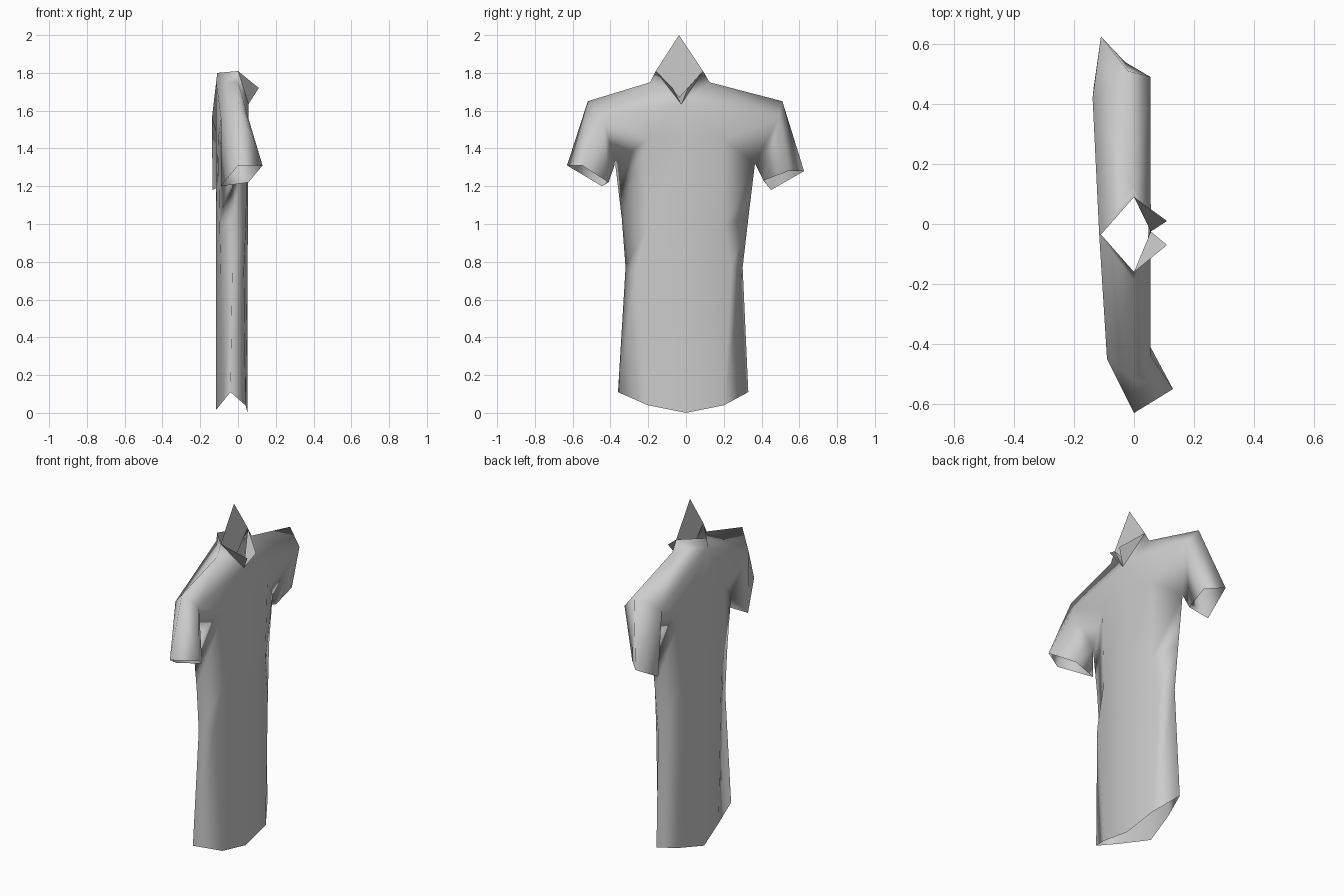
import bpy
import bmesh

if "Cube" in bpy.data.objects:
    bpy.data.objects.remove(bpy.data.objects["Cube"])

fabric = bpy.data.materials.new("grey_fabric")
fabric.diffuse_color = (0.6, 0.6, 0.6, 1)
fabric.use_nodes = True
fabric.node_tree.nodes["Principled BSDF"].inputs["Base Color"].default_value = fabric.diffuse_color


def make(name, verts, faces, smooth=True):
    mesh = bpy.data.meshes.new(name)
    mesh.from_pydata(verts, [], faces)
    mesh.materials.append(fabric)
    for poly in mesh.polygons:
        poly.use_smooth = smooth
    obj = bpy.data.objects.new(name, mesh)
    bpy.context.collection.objects.link(obj)
    return obj


verts, faces, idx = [], [], {}


def v(key, x, y, z):
    idx[key] = len(verts)
    verts.append((x, y, z))


def f(*keys):
    faces.append([idx[k] for k in keys])


# Torso rings: left side, front (left, centre, right), right side, back (right, centre, left)
def ring(n, left, right, side, front, front_right, back, fc, bc):
    (sx, sz), (fx, fy, fz), (bx, by, bz) = side, front, back
    pts = [(sx, left, sz), (fx, -fy, fz), (fc[0], 0, fc[1]), front_right,
           (sx, right, sz), (bx, by, bz), (bc[0], 0, bc[1]), (bx, -by, bz)]
    for i, p in enumerate(pts):
        v((n, i), *p)


ring(0, -0.36, 0.33, (-0.04, 0.11), (0.04, 0.20, 0.04), (0.04, 0.20, 0.04),
     (-0.078, 0.19, 0.063), (0.05, 0.0), (-0.117, 0.015))
ring(1, -0.32, 0.30, (-0.03, 0.77), (0.032, 0.265, 0.76), (0.025, 0.24, 0.76),
     (-0.092, 0.19, 0.77), (0.05, 0.76), (-0.117, 0.77))
ring(2, -0.34, 0.33, (-0.03, 1.03), (0.042, 0.20, 1.0), (0.036, 0.20, 1.0),
     (-0.098, 0.19, 1.0), (0.053, 1.0), (-0.117, 1.0))
ring(3, -0.375, 0.365, (-0.03, 1.32), (0.05, 0.20, 1.45), (0.05, 0.20, 1.45),
     (-0.105, 0.19, 1.45), (0.055, 1.45), (-0.117, 1.45))
for n in range(3):
    for i in range(8):
        j = (i + 1) % 8
        f((n, i), (n, j), (n + 1, j), (n + 1, i))

# Neck opening
v("front", 0.056, -0.025, 1.635)
v("back", -0.116, -0.035, 1.75)
v("back_top", -0.11, -0.035, 1.80)

# Shoulders, sleeves and neck band; each side has its own arm pose
sides = {
    "L": dict(armpit=(3, 0), fq=(3, 1), bq=(3, 7), neck=(0, -0.19, 1.75), top=(0, -0.16, 1.81),
              arm=[(0, -0.52, 1.65), (0.055, -0.44, 1.56), (-0.09, -0.45, 1.56)],
              cuff=[(0, -0.63, 1.31), (0.13, -0.55, 1.31), (0.055, -0.41, 1.22), (-0.09, -0.445, 1.20)],
              tip=(0.11, -0.07, 1.72)),
    "R": dict(armpit=(3, 4), fq=(3, 3), bq=(3, 5), neck=(0, 0.125, 1.75), top=(0, 0.09, 1.81),
              arm=[(-0.02, 0.51, 1.65), (0.055, 0.49, 1.56), (-0.138, 0.42, 1.56)],
              cuff=[(-0.11, 0.625, 1.28), (-0.03, 0.54, 1.28), (-0.04, 0.41, 1.23), (-0.135, 0.45, 1.18)],
              tip=(0.11, 0.01, 1.72)),
}
for s, d in sides.items():
    v(s + "neck", *d["neck"])
    v(s + "top", *d["top"])
    for key, p in zip(("apex", "fs", "bs"), d["arm"]):
        v(s + key, *p)
    for i, p in enumerate(d["cuff"]):
        v(s + "cuff%d" % i, *p)
    N, T, A, F, B = (s + k for k in ("neck", "top", "apex", "fs", "bs"))
    P = d["armpit"]
    # Front yoke
    f(N, A, F)
    f(N, F, "front")
    f("front", F, d["fq"])
    f("front", d["fq"], (3, 2))
    f(F, P, d["fq"])
    # Back yoke
    f(N, "back", B)
    f(N, B, A)
    f("back", (3, 6), d["bq"])
    f("back", d["bq"], B)
    f(B, d["bq"], P)
    # Sleeve tube
    loop = [A, F, P, B]
    for i in range(4):
        j = (i + 1) % 4
        f(loop[i], s + "cuff%d" % i, s + "cuff%d" % j, loop[j])
    # Neck band
    f(T, "back_top", "back", N)
    f(T, N, "front")

body = make("shirt_body", verts, faces)

# Make all face directions agree
bm = bmesh.new()
bm.from_mesh(body.data)
bmesh.ops.recalc_face_normals(bm, faces=bm.faces)
bm.to_mesh(body.data)
bm.free()

# Collar flaps: folded from the neck band out to a point
for s, d in sides.items():
    tri = (0, 1, 2) if s == "L" else (2, 1, 0)
    make("collar_flap_" + s, [d["top"], (0.056, -0.025, 1.635), d["tip"]], [tri], smooth=False)

# Upright collar panel
make("collar_panel", [(0, -0.16, 1.81), (0, -0.035, 1.67), (0, 0.09, 1.81), (0, -0.037, 2.0)],
     [(0, 1, 2, 3)], smooth=False)
